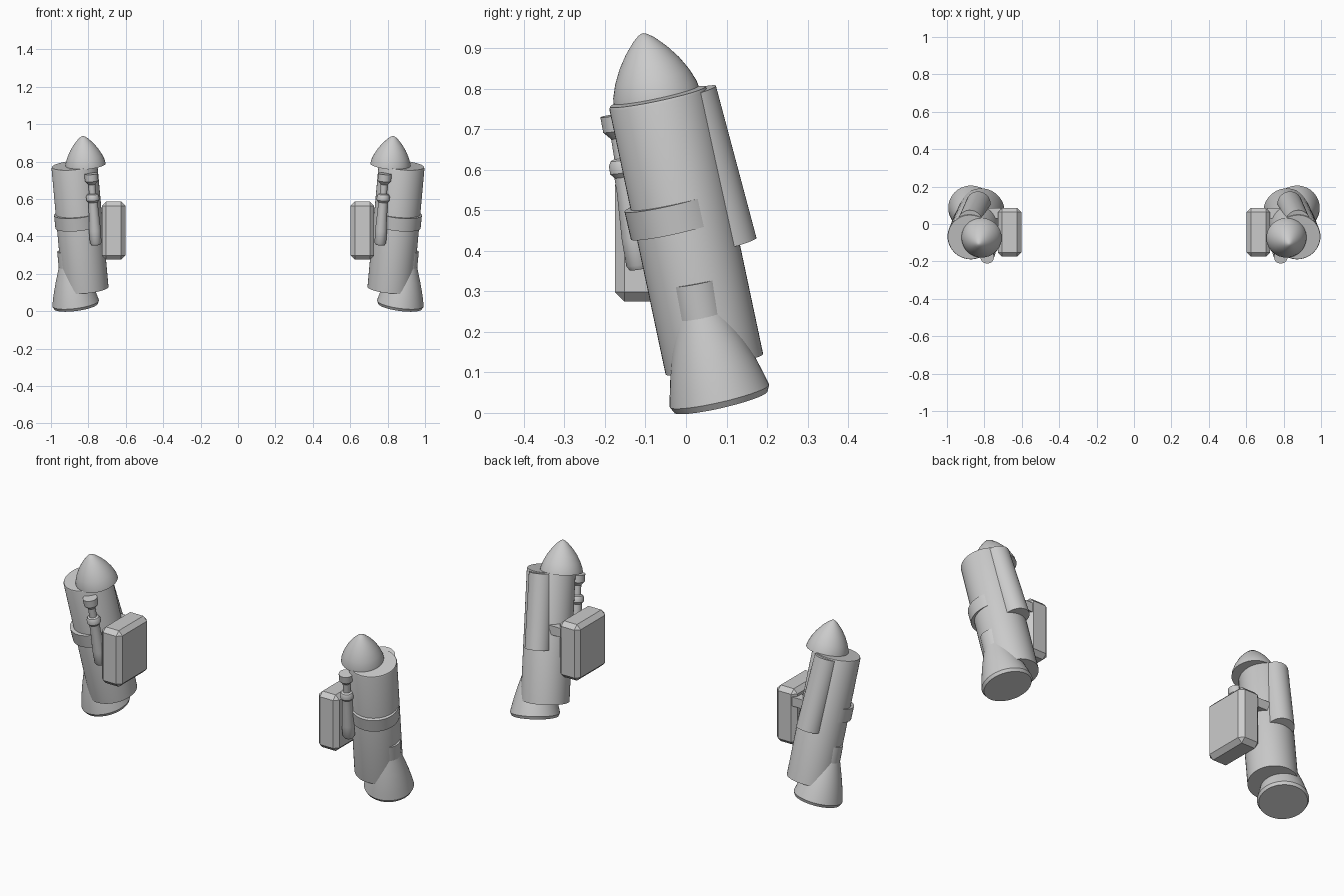
import bpy, bmesh, math
from mathutils import Vector

old = bpy.data.objects.get("Cube")
if old:
    bpy.data.objects.remove(old)

grey = bpy.data.materials.new("light_grey")
grey.use_nodes = True
colour = (0.6, 0.6, 0.6, 1)
grey.diffuse_color = colour
grey.node_tree.nodes["Principled BSDF"].inputs["Base Color"].default_value = colour


def finish(name, bm, smooth=True):
    """Turn a bmesh into a pair of mirrored objects."""
    bmesh.ops.recalc_face_normals(bm, faces=bm.faces)
    for side, sign in (("left", 1), ("right", -1)):
        part = bm.copy()
        if sign < 0:
            for v in part.verts:
                v.co.x = -v.co.x
            bmesh.ops.reverse_faces(part, faces=part.faces)
        mesh = bpy.data.meshes.new(f"{side}_{name}")
        part.to_mesh(mesh)
        part.free()
        mesh.materials.append(grey)
        ob = bpy.data.objects.new(f"{side}_{name}", mesh)
        bpy.context.collection.objects.link(ob)
        if smooth:
            bpy.ops.object.select_all(action="DESELECT")
            ob.select_set(True)
            bpy.context.view_layer.objects.active = ob
            bpy.ops.object.shade_smooth_by_angle(angle=math.radians(35))
    bm.free()


def lathe(name, start, end, profile, sides=48):
    """Spin (radius, fraction along the axis) points around start -> end."""
    start, end = Vector(start), Vector(end)
    axis = end - start
    turn = axis.to_track_quat("Z", "Y")
    bm = bmesh.new()
    rings = []
    for r, t in profile:
        centre = start + axis * t
        rings.append([bm.verts.new(centre + turn @ Vector(
            (r * math.cos(a), r * math.sin(a), 0)))
            for a in (math.tau * i / sides for i in range(sides))])
    for low, high in zip(rings, rings[1:]):
        for i in range(sides):
            j = (i + 1) % sides
            bm.faces.new((low[i], low[j], high[j], high[i]))
    bm.faces.new(rings[0][::-1])
    bm.faces.new(rings[-1])
    finish(name, bm)


def box(name, low, high, bevel=0):
    bm = bmesh.new()
    bmesh.ops.create_cube(bm, size=1)
    low, high = Vector(low), Vector(high)
    for v in bm.verts:
        v.co = (low + high) / 2 + v.co * (high - low)
    if bevel:
        bmesh.ops.bevel(bm, geom=bm.edges[:], offset=bevel, segments=1, affect="EDGES")
    finish(name, bm, smooth=False)


# Main tilted tank with a raised band
lathe("tank", (0.815, 0.07, 0.12), (0.875, -0.07, 0.78),
      [(0.123, 0), (0.123, 0.99), (0.12, 1)])
lathe("tank_band", (0.856, -0.018, 0.455), (0.863, -0.034, 0.524),
      [(0.121, 0), (0.121, 1)])

# Nose cone, offset inward from the tank
lathe("nose_cone", (0.815, -0.073, 0.78), (0.83, -0.107, 0.936),
      [(0.108, 0), (0.105, 0.12), (0.093, 0.32), (0.075, 0.53), (0.052, 0.73),
       (0.027, 0.9), (0.012, 0.975), (0.003, 1)])

# Exhaust bell and its collar
lathe("exhaust_bell", (0.866, 0.086, 0.027), (0.895, 0.036, 0.245),
      [(0.118, 0), (0.126, 0.07), (0.118, 0.22), (0.106, 0.42), (0.09, 0.65),
       (0.073, 0.87), (0.063, 1)])
lathe("bell_collar", (0.893, 0.041, 0.222), (0.903, 0.022, 0.323),
      [(0.064, 0), (0.064, 1)])

# Slim tube along the back
lathe("back_tube", (0.832, 0.11, 0.415), (0.876, 0.01, 0.79),
      [(0.066, 0), (0.066, 1)])

# Piston along the front: body, rod and head
lathe("piston", (0.76, -0.115, 0.355), (0.785, -0.175, 0.735),
      [(0.024, 0), (0.031, 0.03), (0.032, 0.2), (0.026, 0.5), (0.026, 0.6),
       (0.035, 0.63), (0.035, 0.68), (0.029, 0.71), (0.019, 0.72),
       (0.019, 0.85), (0.036, 0.9), (0.037, 1)], sides=24)

# Chamfered pack on the inner side, with its mounting stub
box("side_pack", (0.602, -0.175, 0.275), (0.728, 0.086, 0.586), bevel=0.023)
box("pack_mount", (0.71, 0.03, 0.5), (0.81, 0.085, 0.55))
